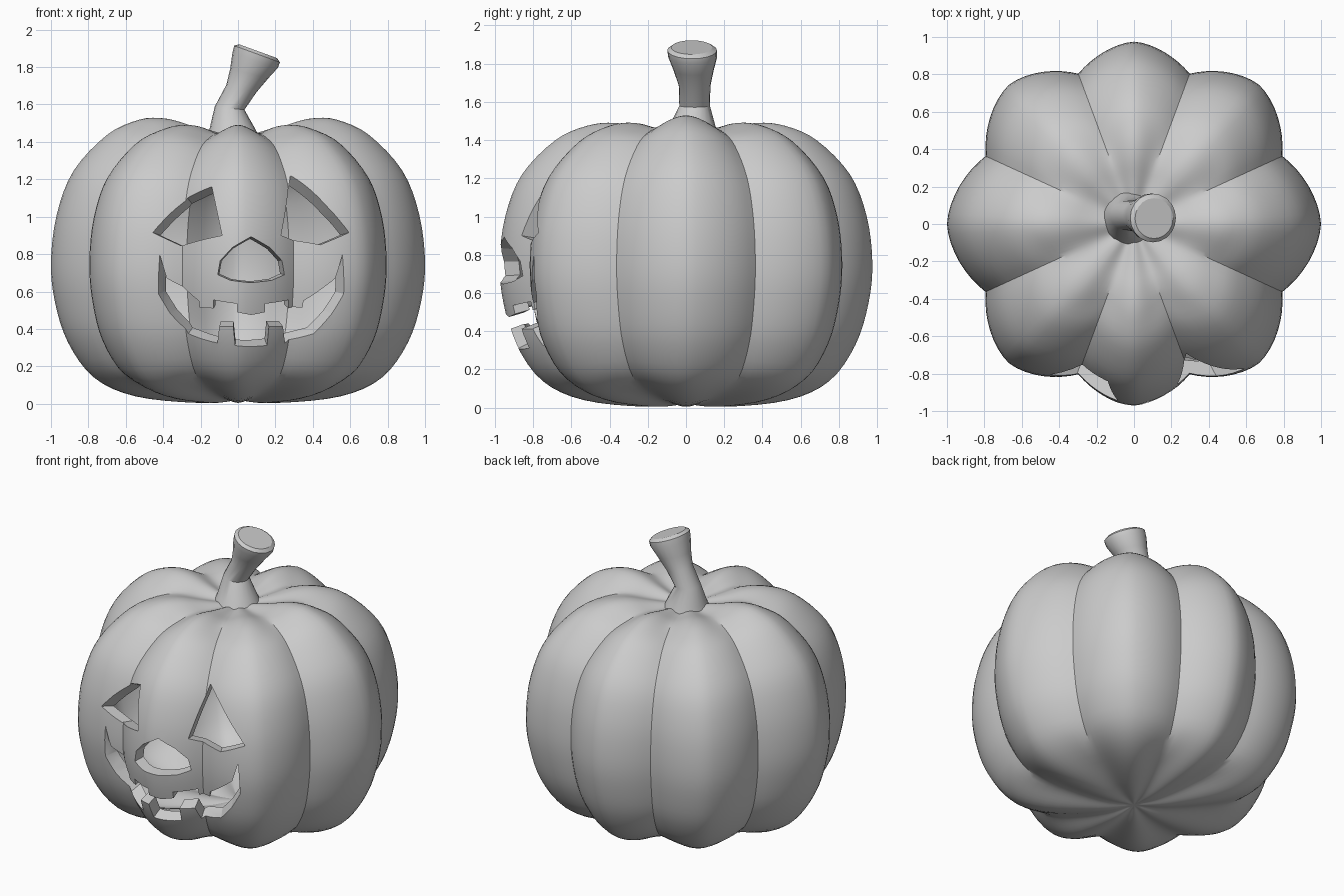
import bpy, bmesh, math
from mathutils import Vector, Matrix
from mathutils.bvhtree import BVHTree

if "Cube" in bpy.data.objects:
    bpy.data.objects.remove(bpy.data.objects["Cube"])

FACE_X = 0.07                      # the face sits slightly off centre
CENTRE = Vector((0, 0, 0.75))


def make_object(name, bm):
    bmesh.ops.recalc_face_normals(bm, faces=bm.faces)
    mesh = bpy.data.meshes.new(name)
    bm.to_mesh(mesh)
    ob = bpy.data.objects.new(name, mesh)
    bpy.context.collection.objects.link(ob)
    return ob


def shade(ob, angle):
    bpy.ops.object.select_all(action='DESELECT')
    ob.select_set(True)
    bpy.context.view_layer.objects.active = ob
    bpy.ops.object.shade_smooth_by_angle(angle=math.radians(angle))


def spline(pts, steps):
    """Catmull-Rom curve through 2D points."""
    p = [Vector(q) for q in pts]
    p = [2 * p[0] - p[1]] + p + [2 * p[-1] - p[-2]]
    out = []
    for a, b, c, d in zip(p, p[1:], p[2:], p[3:]):
        for i in range(steps):
            t = i / steps
            out.append(0.5 * (2 * b + (c - a) * t + (2 * a - 5 * b + 4 * c - d) * t * t
                              + (3 * b - a - 3 * c + d) * t ** 3))
    return out + [p[-2]]


def bridge(bm, r1, r2):
    n = len(r1)
    for i in range(n):
        bm.faces.new((r1[i], r1[(i + 1) % n], r2[(i + 1) % n], r2[i]))


# Pumpkin body: eight lobes swept along a side profile
PROFILE = [(0, 0.02), (0.22, 0.005), (0.55, 0.04), (0.77, 0.14), (0.91, 0.33), (0.98, 0.55),
           (1.0, 0.76), (0.97, 1.0), (0.88, 1.22), (0.70, 1.40), (0.53, 1.475), (0.38, 1.49),
           (0.22, 1.46), (0, 1.42)]
SEG = 128


def body_point(r, z, a):
    local = (a + math.pi / 8) % (math.pi / 4) - math.pi / 8
    u = min(1, abs(local) / (math.pi / 8))           # 0 on a crest, 1 in a groove
    high = max(0, (z - 0.9) / 0.6)
    low = max(0, (0.4 - z) / 0.4)
    sharp = min(1, max(0, (r - 0.33 - 0.3 * low) / 0.3))
    soft = 0.5 - 0.5 * math.cos(math.pi * u)
    groove = soft + (u ** 1.5 - soft) * sharp        # creases fade near the poles
    w = min(1, r / 0.5)
    z += groove * w * (0.04 * low - 0.06 * high)
    z += 0.045 * high * w * max(0, math.cos(2 * a)) * math.cos(a) ** 2
    r *= 1 - 0.13 * groove * w
    r *= 1 + 0.015 * math.sin(2 * a) ** 2
    a += 0.065 * math.sin(2 * a)                     # side lobes are wider
    return Vector((r * math.cos(a), 0.975 * r * math.sin(a), z))


bm = bmesh.new()
prof = spline(PROFILE, 4)
rings = [[bm.verts.new(body_point(q.x, q.y, math.tau * i / SEG)) for i in range(SEG)]
         for q in prof[1:-1]]
for r1, r2 in zip(rings, rings[1:]):
    bridge(bm, r1, r2)
for ring, q in ((rings[0], prof[0]), (rings[-1], prof[-1])):
    pole = bm.verts.new((0, 0, q.y))
    for i in range(SEG):
        bm.faces.new((ring[i], ring[(i + 1) % SEG], pole))
bmesh.ops.recalc_face_normals(bm, faces=bm.faces)
surface = BVHTree.FromBMesh(bm)
body = make_object("pumpkin_body", bm)
bm.free()
shade(body, 30)

# Hollow inside
wall = body.modifiers.new("wall", 'SOLIDIFY')
wall.thickness = 0.075
wall.offset = -1


def mirrored(half):
    """Half outline (x from the face axis) to a full outline."""
    right = [(FACE_X + x, z) for x, z in half]
    left = [(FACE_X - x, z) for x, z in reversed(half) if x > 0]
    return right + left


def cutter(name, outline):
    """Prism tapering to the body centre, meeting the skin at the outline."""
    cb = bmesh.new()
    caps = [[], []]
    for x, z in outline:
        p = surface.ray_cast(Vector((x, -3, z)), Vector((0, 1, 0)))[0]
        for cap, y in zip(caps, (-1.2, -0.5)):
            cap.append(cb.verts.new(CENTRE + (p - CENTRE) * (y / p.y)))
    bridge(cb, *caps)
    for cap in caps:
        cb.faces.new(cap)
    ob = make_object(name, cb)
    cb.free()
    ob.hide_render = True
    return ob


# Carved face
OPENINGS = {
    "left_eye_cutter": [(-0.14, 1.16), (-0.27, 1.10), (-0.37, 1.01), (-0.455, 0.915),
                        (-0.305, 0.845), (-0.085, 0.90)],
    "right_eye_cutter": [(0.28, 1.22), (0.48, 1.05), (0.593, 0.915), (0.44, 0.85), (0.23, 0.90)],
    "nose_cutter": mirrored([(0, 0.893), (0.10, 0.835), (0.165, 0.765), (0.178, 0.69),
                             (0.11, 0.66), (0, 0.647)]),
    "mouth_cutter": mirrored([(0, 0.475), (0.075, 0.49), (0.075, 0.535), (0.20, 0.555),
                              (0.20, 0.51), (0.275, 0.515), (0.28, 0.55), (0.45, 0.67),
                              (0.488, 0.797), (0.495, 0.587), (0.43, 0.48), (0.335, 0.375),
                              (0.18, 0.325), (0.17, 0.413), (0.095, 0.413), (0.085, 0.312)]),
}
cutters = [cutter(n, o) for n, o in OPENINGS.items()]
for c in cutters:
    m = body.modifiers.new(c.name, 'BOOLEAN')
    m.operation = 'DIFFERENCE'
    m.solver = 'EXACT'
    m.object = c
bpy.context.view_layer.objects.active = body
for name in [m.name for m in body.modifiers]:
    bpy.ops.object.modifier_apply(modifier=name)
for c in cutters:
    bpy.data.objects.remove(c)
shade(body, 32)

# Stem: leaning, flared rings (x, y, z, radius, tilt in degrees)
STEM = [(-0.025, 0.03, 1.38, 0.16, 0), (-0.03, 0.033, 1.47, 0.122, 0),
        (-0.045, 0.045, 1.58, 0.08, 6), (0.018, 0.045, 1.685, 0.083, 14),
        (0.06, 0.04, 1.765, 0.105, 14), (0.092, 0.035, 1.835, 0.128, 17),
        (0.102, 0.032, 1.87, 0.13, 20), (0.107, 0.03, 1.885, 0.108, 20)]
bm = bmesh.new()
rings = []
for x, y, z, r, tilt in STEM:
    rot = Matrix.Rotation(math.radians(tilt), 3, 'Y')
    rings.append([bm.verts.new(Vector((x, y, z)) + rot @ Vector(
        (r * math.cos(math.tau * i / 20), r * math.sin(math.tau * i / 20), 0)))
        for i in range(20)])
for r1, r2 in zip(rings, rings[1:]):
    bridge(bm, r1, r2)
bm.faces.new(rings[0])
bm.faces.new(rings[-1])
stem = make_object("stem", bm)
bm.free()
shade(stem, 25)
